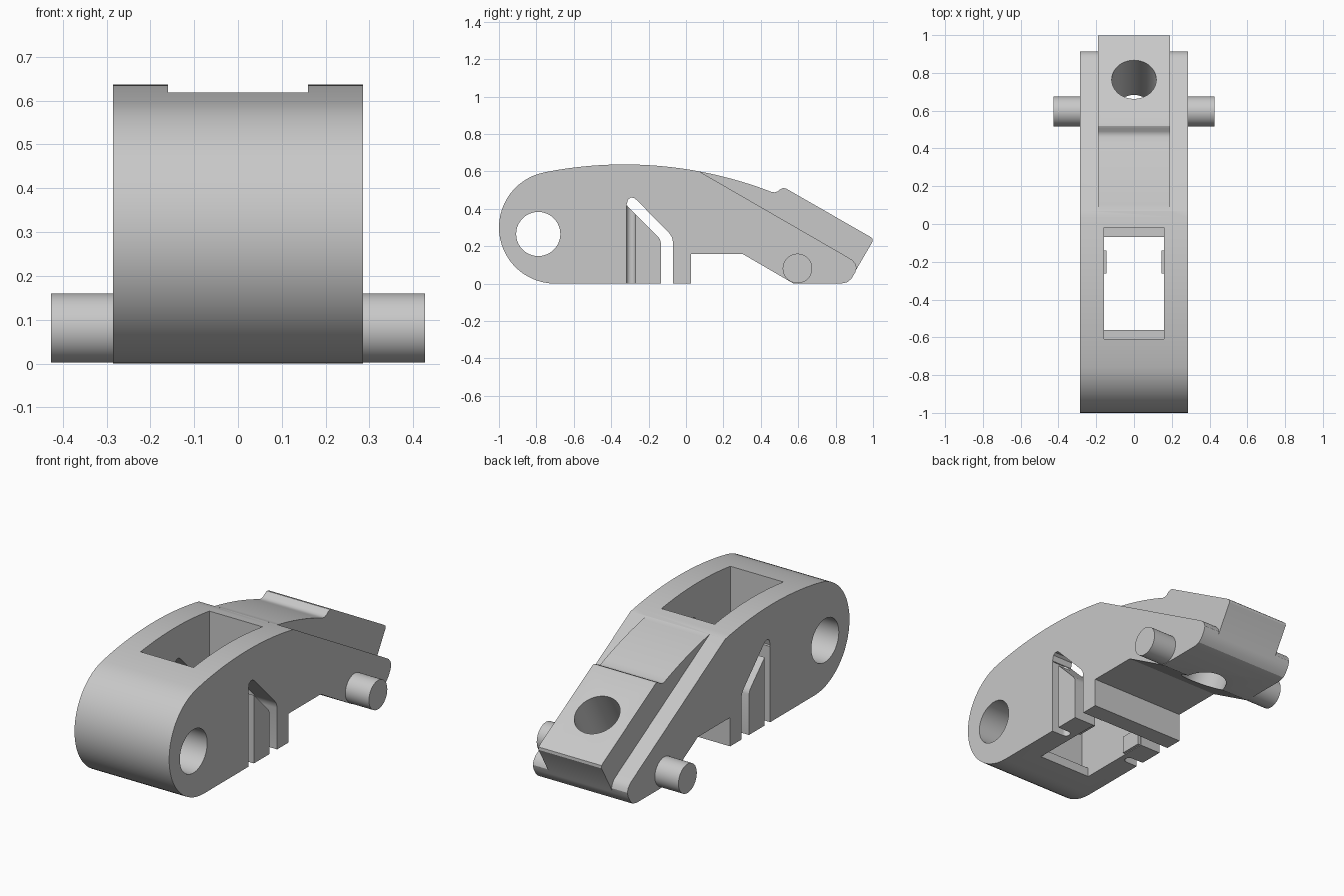
import bpy, bmesh, math
from mathutils import Matrix, Vector

cube = bpy.data.objects.get("Cube")
if cube:
    bpy.data.objects.remove(cube, do_unlink=True)

GREY = (0.58, 0.58, 0.58, 1)
mat = bpy.data.materials.new("plain_grey")
mat.use_nodes = True
mat.diffuse_color = GREY
bsdf = mat.node_tree.nodes["Principled BSDF"]
bsdf.inputs["Base Color"].default_value = GREY
bsdf.inputs["Roughness"].default_value = 0.6


def make_object(name, bm):
    bmesh.ops.recalc_face_normals(bm, faces=bm.faces)
    mesh = bpy.data.meshes.new(name)
    bm.to_mesh(mesh)
    bm.free()
    mesh.materials.append(mat)
    ob = bpy.data.objects.new(name, mesh)
    bpy.context.collection.objects.link(ob)
    return ob


def prism(name, points, lo, hi, place):
    """Extrude a 2D outline from lo to hi; place maps (u, v, depth) to xyz."""
    bm = bmesh.new()
    face = bm.faces.new([bm.verts.new(place(u, v, lo)) for u, v in points])
    ext = bmesh.ops.extrude_face_region(bm, geom=[face])
    shift = Vector(place(0, 0, hi)) - Vector(place(0, 0, lo))
    moved = [g for g in ext["geom"] if isinstance(g, bmesh.types.BMVert)]
    bmesh.ops.translate(bm, verts=moved, vec=shift)
    return make_object(name, bm)


def side(u, v, d):
    return (d, u, v)


def plan(u, v, d):
    return (u, v, d)


def box(name, x0, x1, y0, y1, z0, z1):
    return prism(name, [(x0, y0), (x1, y0), (x1, y1), (x0, y1)], z0, z1, plan)


def rod(name, centre, radius, length, tilt):
    bm = bmesh.new()
    bmesh.ops.create_cone(bm, cap_ends=True, segments=64, radius1=radius,
                          radius2=radius, depth=length,
                          matrix=Matrix.Translation(centre) @ tilt)
    return make_object(name, bm)


def combine(target, tool, operation):
    mod = target.modifiers.new("combine", "BOOLEAN")
    mod.operation, mod.object, mod.solver = operation, tool, "EXACT"
    bpy.context.view_layer.objects.active = target
    bpy.ops.object.modifier_apply(modifier=mod.name)
    bpy.data.objects.remove(tool, do_unlink=True)


def arc(cy, cz, r, a0, a1, n):
    steps = [math.radians(a0 + (a1 - a0) * i / n) for i in range(n + 1)]
    return [(cy + r * math.cos(a), cz + r * math.sin(a)) for a in steps]


def crown(y0, y1, n):
    """Points on the large arc along the top."""
    ys = [y0 + (y1 - y0) * i / n for i in range(n + 1)]
    return [(y, math.sqrt(2.18 ** 2 - (y + 0.33) ** 2) - 1.543) for y in ys]


# Main body: rounded nose, arched top, sloping cheeks and stepped underside
outline = arc(-0.70, 0.30, 0.30, 270, 101, 28) + crown(-0.70, 0.07, 20)
outline += [(0.87, 0.138), (0.89, 0.125), (0.905, 0.107), (0.912, 0.085),
            (0.905, 0.06), (0.885, 0.027), (0.865, 0.008), (0.83, 0),
            (0.575, 0), (0.305, 0.157), (0.027, 0.157), (0.027, 0)]
body = prism("lever_body", outline, -0.285, 0.285, side)

# Raised central block with a small lip and a slanted rear
block = crown(0.068, 0.46, 12)
block += [(0.475, 0.488), (0.49, 0.493), (0.505, 0.505), (0.52, 0.511),
          (0.535, 0.508), (0.985, 0.25), (0.997, 0.24), (0.998, 0.225),
          (0.90, 0.057), (0.6, 0.2), (0.1, 0.5)]
combine(body, prism("block", block, -0.19, 0.19, side), "UNION")

# Pocket open at the top, with narrow end ledges at the bottom
combine(body, box("pocket", -0.16, 0.16, -0.61, -0.018, 0.05, 1), "DIFFERENCE")
combine(body, box("opening", -0.16, 0.16, -0.56, -0.068, -0.1, 0.3), "DIFFERENCE")

# Latch tabs standing slightly proud of the pocket walls
for s in (-1, 1):
    x0, x1 = sorted((s * 0.145, s * 0.2))
    combine(body, box("tab", x0, x1, -0.262, -0.14, 0.004, 0.1), "UNION")

# Bent slot that frees each latch tongue
slot = [(-0.07, -0.1), (-0.07, 0.225), (-0.075, 0.248), (-0.088, 0.268),
        (-0.262, 0.445), (-0.278, 0.458), (-0.295, 0.46), (-0.31, 0.45),
        (-0.318, 0.42), (-0.153, 0.254), (-0.14, 0.238), (-0.135, 0.22),
        (-0.135, -0.1)]
combine(body, prism("slot", slot, -0.5, 0.5, side), "DIFFERENCE")

# Round-bottomed vertical grooves at the tongue hinges
for s in (-1, 1):
    groove = [(s * 0.4, -0.318), (s * 0.4, -0.27)]
    groove += [(s * x, y) for x, y in arc(0.215, -0.294, 0.024, 90, 270, 12)]
    combine(body, prism("groove", groove, -0.1, 0.415, plan), "DIFFERENCE")

# Cross hole in the nose and tilted hole through the block
across = Matrix.Rotation(math.pi / 2, 4, "Y")
lean = Matrix.Rotation(math.radians(-30), 4, "X")
combine(body, rod("cross_hole", (0, -0.79, 0.265), 0.118, 1, across), "DIFFERENCE")
combine(body, rod("tilted_hole", (0, 0.765, 0.377), 0.118, 1.4, lean), "DIFFERENCE")

# Side pins
parts = [body]
for name, s in (("left_pin", 1), ("right_pin", -1)):
    parts.append(rod(name, (s * 0.352, 0.596, 0.081), 0.079, 0.15, across))

# Smooth curves with crisp edges
for ob in parts:
    bpy.ops.object.select_all(action="DESELECT")
    ob.select_set(True)
    bpy.context.view_layer.objects.active = ob
    bpy.ops.object.shade_smooth_by_angle(angle=math.radians(25))
